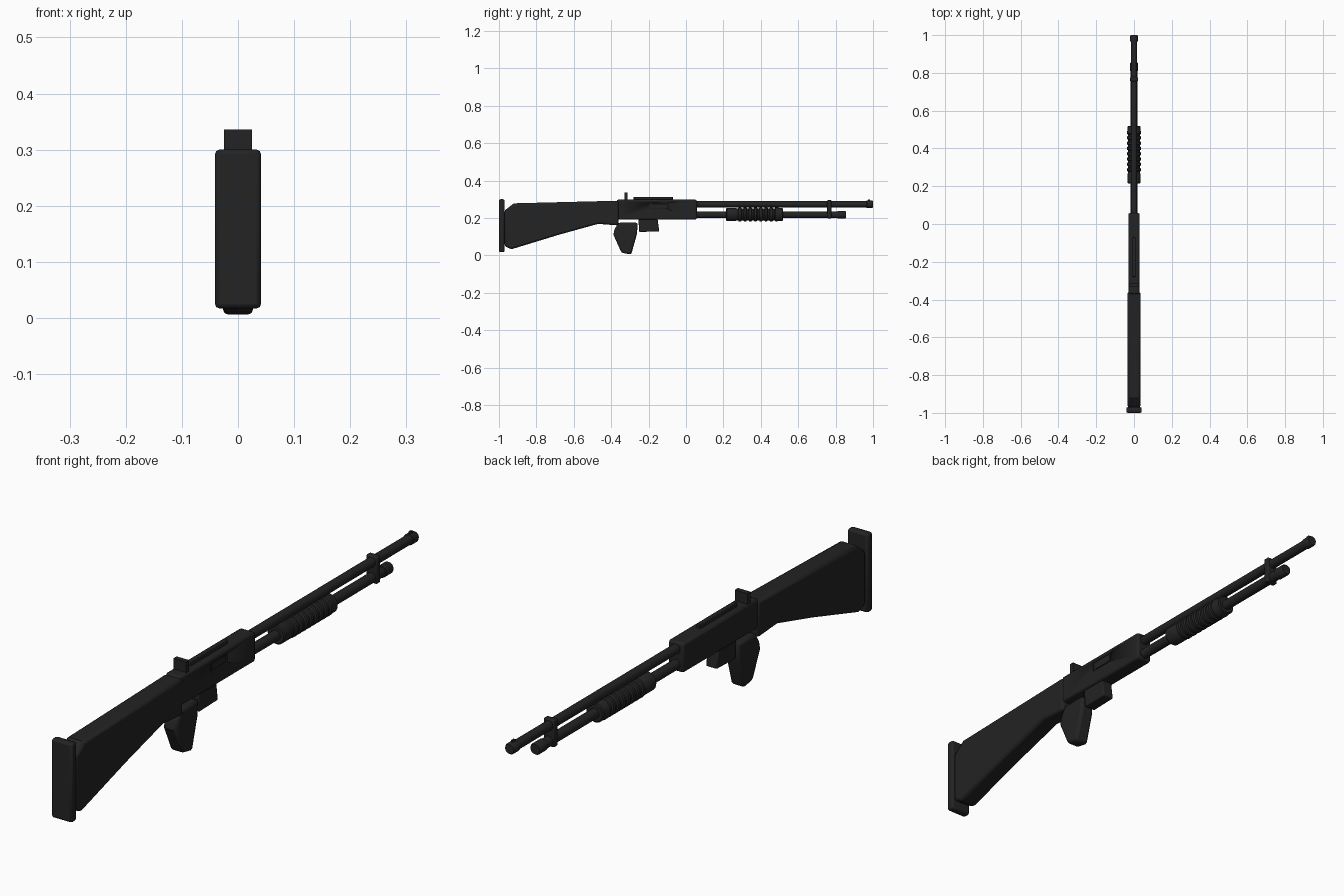
import bpy, bmesh, math
from mathutils import Matrix

if "Cube" in bpy.data.objects:
    bpy.data.objects.remove(bpy.data.objects["Cube"])

black = bpy.data.materials.new("matte black")
black.diffuse_color = (0.017, 0.017, 0.017, 1)
black.use_nodes = True
black.node_tree.nodes["Principled BSDF"].inputs["Base Color"].default_value = black.diffuse_color


def finish(name, bm, bevel=0, segments=2):
    bmesh.ops.recalc_face_normals(bm, faces=bm.faces)
    me = bpy.data.meshes.new(name)
    bm.to_mesh(me)
    bm.free()
    ob = bpy.data.objects.new(name, me)
    bpy.context.collection.objects.link(ob)
    me.materials.append(black)
    if bevel:
        mod = ob.modifiers.new("bevel", "BEVEL")
        mod.width, mod.segments = bevel, segments
        mod.limit_method, mod.angle_limit = "ANGLE", math.radians(40)
    bpy.ops.object.select_all(action="DESELECT")
    bpy.context.view_layer.objects.active = ob
    ob.select_set(True)
    bpy.ops.object.shade_smooth_by_angle(angle=math.radians(35))
    return ob


def plate(name, profile, half, bevel=0, segments=2):
    """Side outline of (y, z) points, extruded across x."""
    bm = bmesh.new()
    sides = [[bm.verts.new((x, y, z)) for y, z in profile] for x in (-half, half)]
    bm.faces.new(sides[0])
    bm.faces.new(sides[1][::-1])
    n = len(profile)
    for i in range(n):
        j = (i + 1) % n
        bm.faces.new((sides[0][i], sides[0][j], sides[1][j], sides[1][i]))
    return finish(name, bm, bevel, segments)


def box(name, y0, y1, z0, z1, half, bevel=0):
    return plate(name, [(y0, z0), (y1, z0), (y1, z1), (y0, z1)], half, bevel)


def lathe(name, z, profile, sides=24):
    """Turned part along y from (y, radius) points."""
    bm = bmesh.new()
    rings = []
    for y, r in profile:
        rings.append([bm.verts.new((r * math.cos(2 * math.pi * k / sides), y,
                                    z + r * math.sin(2 * math.pi * k / sides)))
                      for k in range(sides)])
    for a, b in zip(rings, rings[1:]):
        for k in range(sides):
            m = (k + 1) % sides
            bm.faces.new((a[k], a[m], b[m], b[k]))
    bm.faces.new(rings[0])
    bm.faces.new(rings[-1])
    return finish(name, bm)


# Shoulder stock and butt pad
box("butt_pad", -1.0, -0.97, 0.017, 0.30, 0.041, 0.008)
plate("stock", [(-0.97, 0.05), (-0.935, 0.032), (-0.68, 0.11), (-0.47, 0.168),
                (-0.36, 0.16), (-0.36, 0.292), (-0.92, 0.278), (-0.97, 0.24)],
      0.035, 0.010)

# Receiver with a recessed ejection port on the right side
receiver = box("receiver", -0.37, 0.058, 0.192, 0.298, 0.030, 0.008)
cutter = box("port_cutter", -0.195, -0.095, 0.245, 0.282, 0.01)
cutter.location.x = 0.034
cutter.hide_render = True
cutter.hide_viewport = True
cut = receiver.modifiers.new("port", "BOOLEAN")
cut.operation, cut.object, cut.solver = "DIFFERENCE", cutter, "EXACT"
bolt = box("bolt", -0.185, -0.105, 0.251, 0.276, 0.003, 0.001)
bolt.location.x = 0.024

# Top rail and sights
box("top_rail", -0.28, -0.07, 0.294, 0.312, 0.008, 0.002)
box("rear_sight", -0.33, -0.312, 0.29, 0.336, 0.025)
box("front_sight", 0.972, 0.985, 0.28, 0.299, 0.004)

# Grip and housing underneath
plate("grip", [(-0.36, 0.175), (-0.258, 0.175), (-0.262, 0.115), (-0.293, 0.004),
               (-0.345, 0.014), (-0.388, 0.11), (-0.382, 0.14)], 0.027, 0.010)
plate("lower_housing", [(-0.255, 0.195), (-0.25, 0.125), (-0.143, 0.128),
                        (-0.152, 0.195)], 0.022, 0.004)

# Barrel and lower tube
lathe("barrel", 0.273, [(0.05, 0.017), (0.965, 0.017), (0.967, 0.020),
                        (0.995, 0.020), (1.0, 0.017)])
lathe("lower_tube", 0.217, [(0.05, 0.018), (0.81, 0.018), (0.811, 0.021),
                            (0.85, 0.021), (0.855, 0.018)])
box("barrel_clamp", 0.755, 0.778, 0.198, 0.295, 0.021, 0.004)

# Ribbed sliding handguard
ribs = [(0.214, 0.031), (0.218, 0.035), (0.265, 0.035)]
for i in range(8):
    y = 0.27 + i * 0.028
    ribs += [(y, 0.032), (y + 0.008, 0.032), (y + 0.012, 0.037), (y + 0.024, 0.037)]
ribs += [(0.495, 0.035), (0.515, 0.035), (0.518, 0.031)]
lathe("handguard", 0.219, ribs)
